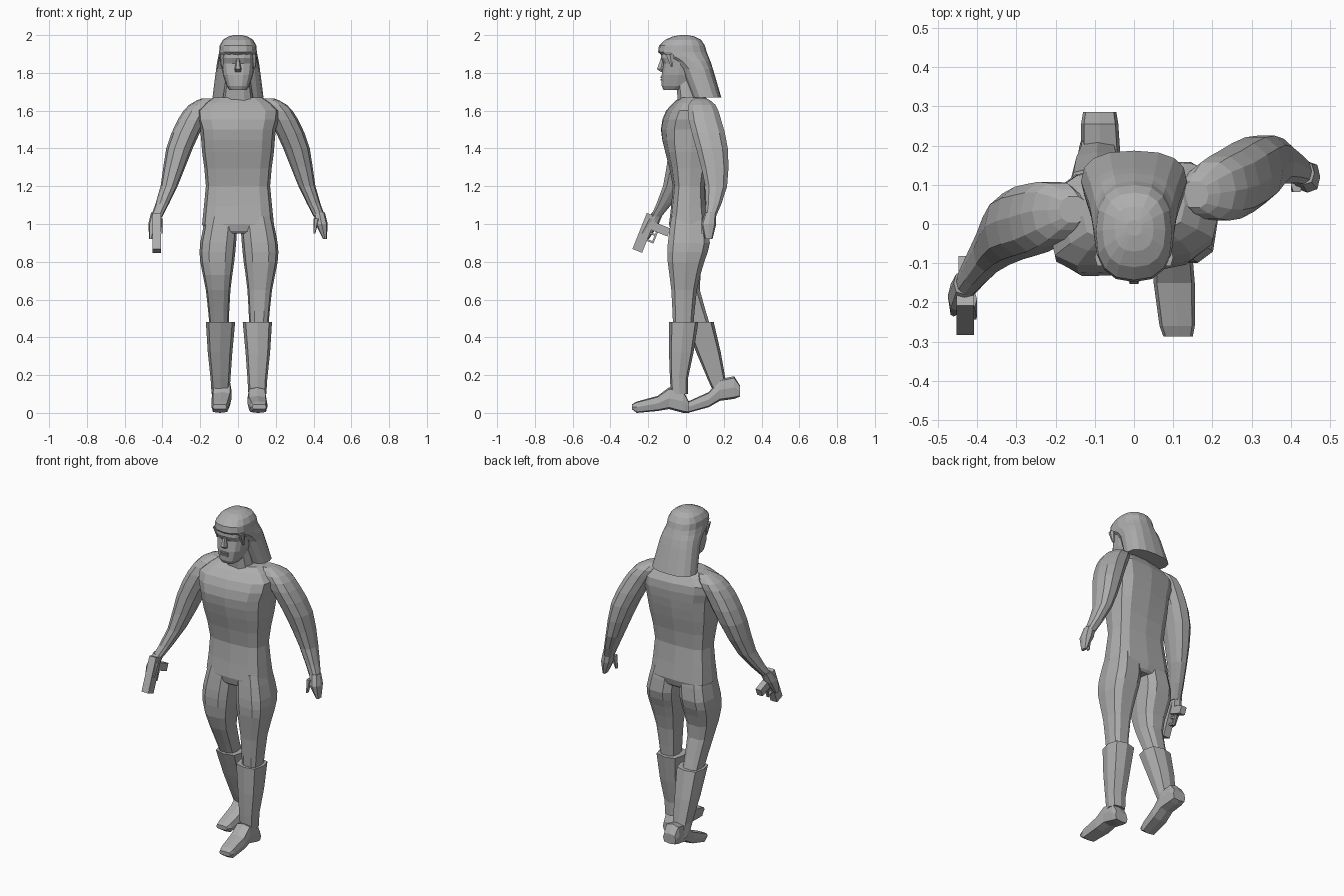
import bpy, bmesh, math
from mathutils import Matrix, Vector

cube = bpy.data.objects.get("Cube")
if cube:
    bpy.data.objects.remove(cube, do_unlink=True)

grey = bpy.data.materials.new("plain grey")
grey.use_nodes = True
tone = (.42, .42, .42, 1)
grey.diffuse_color = tone
grey.node_tree.nodes["Principled BSDF"].inputs["Base Color"].default_value = tone


def finish(name, bm):
    """Turn a bmesh into a flat shaded grey object."""
    bmesh.ops.recalc_face_normals(bm, faces=bm.faces[:])
    mesh = bpy.data.meshes.new(name)
    bm.to_mesh(mesh)
    bm.free()
    mesh.materials.append(grey)
    obj = bpy.data.objects.new(name, mesh)
    bpy.context.collection.objects.link(obj)


def smooth(keys, steps):
    """Add in-between rings along a flowing curve through the key rings."""
    padded = [keys[0], *keys, keys[-1]]
    rings = []
    for before, start, end, after in zip(padded, padded[1:], padded[2:], padded[3:]):
        for k in range(steps):
            t = k / steps
            ring = []
            for p, q, r, s in zip(before, start, end, after):
                leave, arrive = (r - p) / 2, (s - q) / 2
                bend = 3 * (r - q) - 2 * leave - arrive
                curl = 2 * (q - r) + leave + arrive
                ring.append(q + t * (leave + t * (bend + t * curl)))
            rings.append(ring)
    return rings + [keys[-1]]


def stay(point):
    return point


def loft(name, keys, move=stay, along="z", sides=10, square=.75, steps=1):
    """Skin rings given as (position, low a, high a, low b, high b)."""
    bm = bmesh.new()
    rings = []
    for position, a_low, a_high, b_low, b_high in smooth(keys, steps):
        ring = []
        for i in range(sides):
            angle = math.tau * i / sides
            c, s = math.cos(angle), math.sin(angle)
            c = math.copysign(abs(c) ** square, c)
            s = math.copysign(abs(s) ** square, s)
            a = (a_low + a_high + c * (a_high - a_low)) / 2
            b = (b_low + b_high + s * (b_high - b_low)) / 2
            point = (a, b, position) if along == "z" else (a, position, b)
            ring.append(bm.verts.new(move(Vector(point))))
        rings.append(ring)
    for low, high in zip(rings, rings[1:]):
        for i in range(sides):
            j = (i + 1) % sides
            bm.faces.new((low[i], low[j], high[j], high[i]))
    bm.faces.new(rings[0])
    bm.faces.new(rings[-1])
    finish(name, bm)


def centred(name, keys, **style):
    """Loft with equal widths left and right: (height, half width, front, back)."""
    loft(name, [(z, -w, w, front, back) for z, w, front, back in keys], **style)


def pair(name, keys, pose, **style):
    """Build the left part, then mirror and pose its right twin."""
    def mirrored(point):
        point = pose(point)
        return Vector((-point.x, point.y, point.z))
    loft("left_" + name, keys, **style)
    loft("right_" + name, keys, move=mirrored, **style)


def block(name, centre, size, turn=Matrix.Identity(4)):
    """Box with an optional turn."""
    bm = bmesh.new()
    bmesh.ops.create_cube(bm, size=1)
    bm.transform(turn @ Matrix.Translation(centre) @ Matrix.Diagonal((*size, 1)))
    finish(name, bm)


# Torso, twisted so the left shoulder sits further back
def twist(point):
    amount = min(1, max(0, (point.z - 1.1) / .4))
    return point + Vector((0, .11 * amount * point.x, 0))


centred("torso", [
    (.95, .16, -.07, .1), (1, .19, -.09, .125), (1.2, .17, -.07, .1),
    (1.38, .19, -.11, .13), (1.5, .2, -.13, .15), (1.6, .22, -.1, .15),
    (1.67, .13, -.03, .1),
], move=twist, sides=12, square=.6, steps=2)
centred("neck", [(1.6, .09, -.04, .09), (1.8, .06, -.06, .06)])


# Arms: the right one swings forward as it goes down
def swing_forward(point):
    return point - Vector((0, .04 + .4 * (1.66 - point.z), 0))


pair("arm", [
    (1.665, .12, .19, .04, .11), (1.63, .13, .26, .01, .16), (1.55, .17, .32, .01, .19),
    (1.4, .24, .38, .05, .225), (1.2, .32, .41, .1, .22), (1.04, .4, .46, .1, .16),
], swing_forward, square=.85, steps=2)
pair("hand", [(1.06, .4, .46, .1, .16), (1, .41, .475, .08, .16), (.92, .45, .47, .1, .14)],
     swing_forward, sides=8)
pair("thumb", [(1.03, .4, .43, .08, .12), (.95, .4, .41, .08, .1)],
     swing_forward, sides=6)

# Pistol pointing down and forward, built upright and then tilted
aim = Matrix.Translation((-.43, -.22, .953)) @ Matrix.Rotation(-.38, 4, "X")
block("pistol_slide", (0, 0, 0), (.045, .055, .205), aim)
block("pistol_grip", (0, .07, .05), (.036, .1, .045), aim)
block("pistol_hammer", (0, .03, .09), (.016, .03, .02), aim)
block("trigger_guard_front", (0, .04, -.03), (.014, .05, .01), aim)
block("trigger_guard_side", (0, .06, 0), (.014, .01, .06), aim)
block("trigger", (0, .04, .01), (.01, .03, .01), aim)


# Legs and boots: the right shin trails behind the knee
def trail(point):
    return point + Vector((-.01, .39 * max(0, .69 - point.z), 0))


pair("leg", [
    (1.04, .01, .18, -.08, .11), (.9, .02, .21, -.1, .13), (.8, .03, .21, -.1, .1),
    (.65, .05, .18, -.08, .06), (.45, .06, .16, -.07, .04),
], trail, square=.65, steps=2)
pair("boot_shaft", [
    (.48, .025, .18, -.09, .065), (.32, .04, .17, -.09, .04),
    (.18, .05, .155, -.085, .01), (.1, .055, .15, -.08, .01),
], trail, sides=8, square=.65)


# Feet: the right heel is lifted off its toes
def lift_heel(point):
    return point + Vector((-.015, .27, .4 * max(0, point.y + .2)))


pair("boot_foot", [
    (.015, .06, .145, 0, .06), (-.015, .055, .15, 0, .12), (-.09, .05, .15, .02, .135),
    (-.15, .05, .155, .01, .09), (-.26, .065, .155, 0, .06), (-.287, .075, .15, .02, .045),
], lift_heel, along="y", sides=8, square=.5)

# Head with a simple face
centred("face", [
    (1.71, .045, -.12, -.02), (1.73, .06, -.13, .03), (1.79, .08, -.13, .05),
    (1.85, .088, -.12, .06), (1.88, .09, -.135, .06), (1.93, .09, -.13, .06),
], sides=14, square=.7)
centred("nose", [(1.805, .016, -.135, -.11), (1.82, .018, -.156, -.11),
                 (1.875, .008, -.135, -.11)], sides=6)
for lip, height in (("upper_lip", 1.778), ("lower_lip", 1.764)):
    block(lip, (0, -.128, height), (.05, .014, .008))

# Long hair falling to the shoulders behind the face
centred("hair", [
    (1.67, .135, .03, .187), (1.82, .116, -.03, .143), (1.86, .11, -.07, .13),
    (1.885, .105, -.12, .12), (1.91, .1, -.148, .11), (1.945, .097, -.143, .1),
    (1.975, .08, -.11, .08), (1.993, .05, -.07, .045), (2, .02, -.03, .01),
], sides=16, square=.8)

# Ragged fringe locks at the temples
for side, x in (("left", .085), ("right", -.085)):
    loft(side + "_temple_lock", [(1.83, x - .005, x + .01, -.08, -.07),
                                 (1.9, x - .015, x + .015, -.11, -.06)], sides=6)
